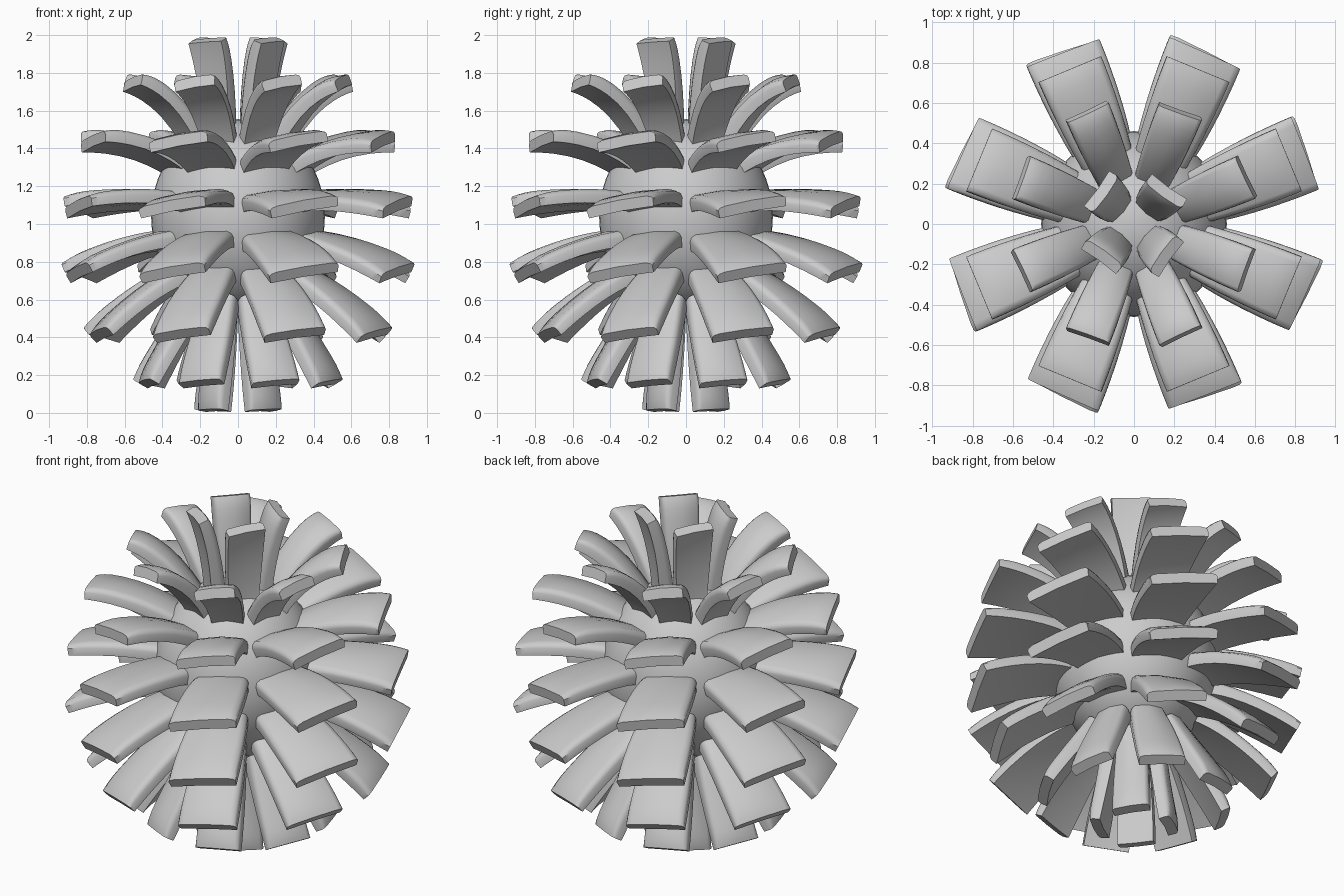
import bpy, bmesh, math
from mathutils import Vector

cube = bpy.data.objects.get("Cube")
if cube:
    bpy.data.objects.remove(cube)

grey = bpy.data.materials.new("plain_grey")
grey.use_nodes = True
colour = (0.6, 0.6, 0.6, 1)
grey.diffuse_color = colour
grey.node_tree.nodes["Principled BSDF"].inputs["Base Color"].default_value = colour

ROLL = math.radians(10)
THICK = 0.043
# cross-section of a scale: domed top with rounded shoulders, hollow underside
SECTION = [(-1, 0.1), (-0.95, 0.55), (-0.8, 0.85), (0, 1.05), (0.8, 0.85),
           (0.95, 0.55), (1, 0.1), (0.97, -0.9), (0, -0.75), (-0.97, -0.9)]
STATIONS = [0, 0.1, 0.2, 0.3, 0.45, 0.6, 0.75, 0.85, 0.92, 0.97, 1]

# each row: name, count, tip width, then root, middle and tip as (radius, height)
ROWS = [
    ("crown", 4, 0.22, (0.12, 1.42), (0.155, 1.73), (0.22, 1.975)),
    ("upper", 8, 0.23, (0.20, 1.36), (0.38, 1.62), (0.60, 1.755)),
    ("shoulder", 8, 0.34, (0.28, 1.27), (0.54, 1.40), (0.83, 1.445)),
    ("middle", 8, 0.39, (0.36, 1.11), (0.60, 1.13), (0.915, 1.10)),
    ("waist", 8, 0.39, (0.38, 0.915), (0.63, 0.865), (0.915, 0.75)),
    ("lower", 8, 0.34, (0.34, 0.73), (0.56, 0.605), (0.79, 0.42)),
    ("under", 8, 0.26, (0.24, 0.60), (0.38, 0.39), (0.52, 0.16)),
    ("foot", 4, 0.21, (0.12, 0.57), (0.155, 0.29), (0.20, 0.015)),
]


def finish(bm, name):
    bmesh.ops.recalc_face_normals(bm, faces=bm.faces[:])
    mesh = bpy.data.meshes.new(name)
    bm.to_mesh(mesh)
    bm.free()
    mesh.materials.append(grey)
    obj = bpy.data.objects.new(name, mesh)
    bpy.context.collection.objects.link(obj)
    return obj


def add_scale(bm, angle, width, root, mid, tip):
    """Loft one curved, rolled scale along its path."""
    out = Vector((math.cos(angle), math.sin(angle), 0))
    side = Vector((-math.sin(angle), math.cos(angle), 0))
    up = Vector((0, 0, 1))
    a, b, c = (out * p[0] + up * p[1] for p in (root, mid, tip))
    rings = []
    for t in STATIONS:
        pos = a * (1 - t) * (1 - 2 * t) + b * 4 * t * (1 - t) + c * t * (2 * t - 1)
        tan = (a * (4 * t - 3) + b * (4 - 8 * t) + c * (4 * t - 1)).normalized()
        nrm = tan.cross(side)
        roll = ROLL * (0.4 + 0.6 * t)
        s = side * math.cos(roll) + nrm * math.sin(roll)
        n = nrm * math.cos(roll) - side * math.sin(roll)
        half = width / 2 * (1 - 0.27 * (1 - t) ** 1.7)
        thick = THICK * (1 + 0.25 * (1 - t) ** 3)       # heavier root
        drop = 1 - 0.4 * max(0, (t - 0.75) * 4) ** 3    # rounded front lip
        rings.append([bm.verts.new(pos + s * u * half
                                   + n * v * thick * (drop if v > 0 else 1))
                      for u, v in SECTION])
    for r0, r1 in zip(rings, rings[1:]):
        for i in range(len(SECTION)):
            j = (i + 1) % len(SECTION)
            bm.faces.new((r0[i], r0[j], r1[j], r1[i]))
    bm.faces.new(rings[0])
    bm.faces.new(rings[-1])


# round core
bm = bmesh.new()
bmesh.ops.create_uvsphere(bm, u_segments=48, v_segments=24, radius=0.46)
bmesh.ops.scale(bm, vec=(1, 1, 1.12), verts=bm.verts[:])
bmesh.ops.translate(bm, vec=(0, 0, 1.04), verts=bm.verts[:])
parts = [finish(bm, "core")]

# rings of scales
for name, count, width, root, mid, tip in ROWS:
    bm = bmesh.new()
    for k in range(count):
        add_scale(bm, (k + 0.5) * math.tau / count, width, root, mid, tip)
    parts.append(finish(bm, name + "_scales"))

# smooth shading with crisp rims
bpy.ops.object.select_all(action='DESELECT')
for p in parts:
    p.select_set(True)
bpy.context.view_layer.objects.active = parts[0]
bpy.ops.object.shade_smooth_by_angle(angle=math.radians(40))
